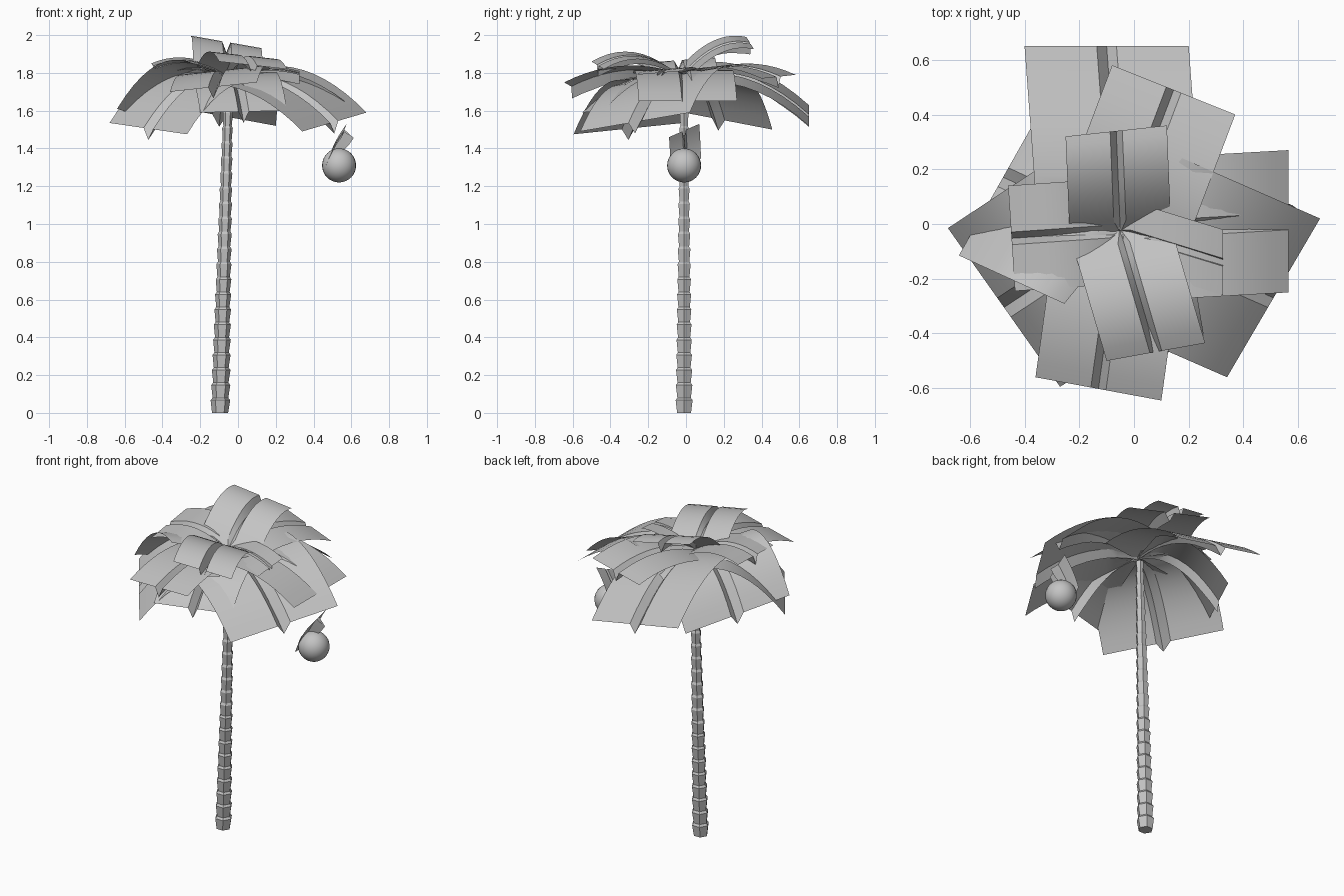
import bpy, bmesh, math
from mathutils import Vector

cube = bpy.data.objects.get("Cube")
if cube:
    bpy.data.objects.remove(cube)

grey = bpy.data.materials.new("light_grey")
grey.use_nodes = True
grey.diffuse_color = (0.55, 0.55, 0.55, 1)
grey.node_tree.nodes["Principled BSDF"].inputs["Base Color"].default_value = grey.diffuse_color


def finish(bm, name, angle=None):
    mesh = bpy.data.meshes.new(name)
    bm.to_mesh(mesh)
    bm.free()
    mesh.materials.append(grey)
    obj = bpy.data.objects.new(name, mesh)
    bpy.context.collection.objects.link(obj)
    if angle:
        bpy.ops.object.select_all(action='DESELECT')
        obj.select_set(True)
        bpy.context.view_layer.objects.active = obj
        bpy.ops.object.shade_smooth_by_angle(angle=math.radians(angle))
    return obj


# Trunk: stacked six-sided cups, each flaring upward over the next
def build_trunk(segments=22, step=0.08):
    bm = bmesh.new()
    rings = []
    for i in range(segments):
        for z, flare in ((i * step, 0.8), (i * step + step * 0.84, 1.0)):
            centre = Vector((-0.095 + 0.026 * z, -0.01, z))
            radius = (0.053 - 0.0165 * z) * flare
            rings.append([bm.verts.new(centre + Vector((math.cos(a), math.sin(a), 0)) * radius)
                          for a in (math.tau * k / 6 for k in range(6))])
    for low, high in zip(rings, rings[1:]):
        for k in range(6):
            n = (k + 1) % 6
            bm.faces.new((low[k], low[n], high[n], high[k]))
    bm.faces.new(rings[0][::-1])
    bm.faces.new(rings[-1])
    finish(bm, "trunk")


# Frond: broad arched sheet with a sharp groove along its middle
HUB = Vector((-0.05, -0.025, 1.78))


def build_frond(name, left, right, peak, hub=HUB, reach=0.5, groove=Vector((0, 0, -0.06)), steps=10):
    left, right = Vector(left), Vector(right)
    tip, side = (left + right) / 2, (right - left) / 2
    bend = hub.lerp(tip, reach)
    bend.z = peak
    bm = bmesh.new()
    rows = []
    for i in range(steps + 1):
        t = i / steps
        mid = hub * (1 - t) ** 2 + bend * 2 * t * (1 - t) + tip * t * t
        width = 1 if i else 0.15
        rows.append([bm.verts.new(mid + side * u * width + groove * d * min(1, 0.2 + t))
                     for u, d in ((-1, 0), (-0.12, 0), (0, 1), (0.12, 0), (1, 0))])
    for a, b in zip(rows, rows[1:]):
        for k in range(4):
            bm.faces.new((a[k], a[k + 1], b[k + 1], b[k]))
    bmesh.ops.recalc_face_normals(bm, faces=bm.faces)
    finish(bm, name, 30)


build_trunk()

# Low, wide fronds
build_frond("low_back_frond", (0.2, 0.65, 1.52), (-0.4, 0.65, 1.63), 1.88)
build_frond("low_front_left_frond", (-0.68, -0.015, 1.535), (-0.27, -0.595, 1.475), 1.85)
build_frond("low_front_right_frond", (0.34, -0.56, 1.49), (0.68, 0.02, 1.59), 1.83)
build_frond("low_back_left_frond", (-0.317, 0.457, 1.5), (-0.64, -0.115, 1.61), 1.91)
build_frond("low_left_side_frond", (0.565, 0.27, 1.65), (0.565, -0.25, 1.65), 1.89)
build_frond("low_front_frond", (-0.2, -0.55, 1.59), (0.26, -0.435, 1.6), 1.86)

# Middle fronds
build_frond("middle_front_frond", (-0.36, -0.56, 1.7), (0.1, -0.645, 1.75), 1.87)
build_frond("middle_back_frond", (0.37, 0.4, 1.77), (-0.08, 0.58, 1.79), 1.9)
build_frond("middle_right_frond", (-0.46, 0.14, 1.85), (-0.435, -0.245, 1.82), 1.92)
build_frond("small_left_frond", (0.325, -0.02, 1.81), (0.325, -0.26, 1.79), 1.85)

# Raised fronds at the crown
build_frond("upper_front_frond", (-0.1, -0.5, 1.86), (0.26, -0.435, 1.82), 1.97)
build_frond("upper_back_frond", (0.12, 0.36, 1.925), (-0.25, 0.32, 1.99), 2.0)

# Hanging coconut with its curled leaf stalk
bm = bmesh.new()
bmesh.ops.create_uvsphere(bm, u_segments=24, v_segments=16, radius=0.09)
bmesh.ops.translate(bm, verts=bm.verts, vec=(0.535, -0.01, 1.31))
finish(bm, "coconut", 40)
build_frond("coconut_leaf", (0.55, -0.09, 1.46), (0.575, 0.07, 1.53), 1.4,
            hub=Vector((0.46, 0, 1.29)), reach=0.3, groove=Vector((0.05, 0, -0.04)))
